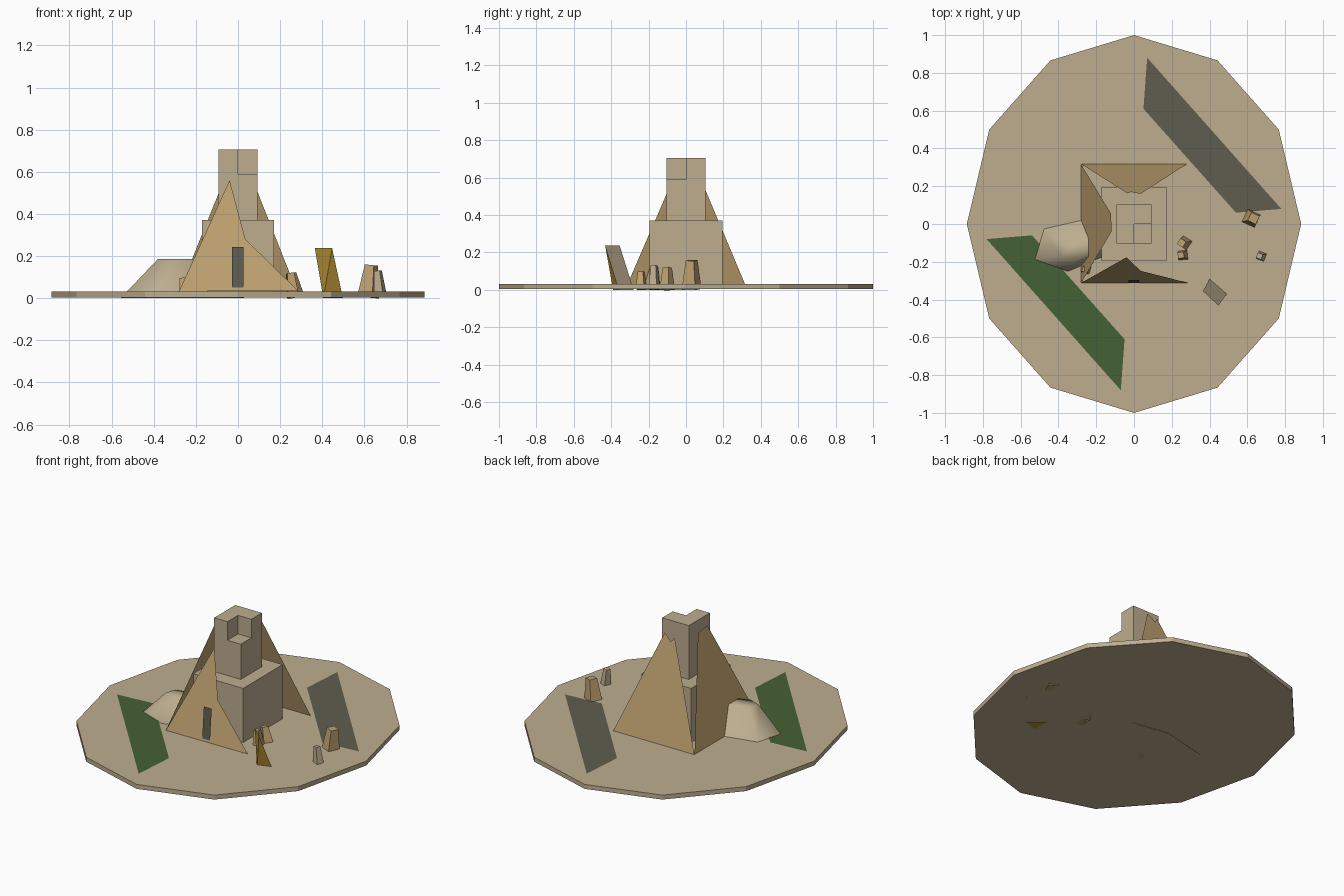
import bpy, bmesh, math
from mathutils import Matrix

cube = bpy.data.objects.get("Cube")
if cube:
    bpy.data.objects.remove(cube, do_unlink=True)


def material(name, r, g, b):
    m = bpy.data.materials.new(name)
    m.use_nodes = True
    m.diffuse_color = (r, g, b, 1)
    m.node_tree.nodes["Principled BSDF"].inputs["Base Color"].default_value = (r, g, b, 1)
    return m


SAND = material("sand", 0.51, 0.42, 0.275)
BROWN = material("brown_stone", 0.52, 0.36, 0.16)
DARK = material("dark_stone", 0.115, 0.11, 0.078)
GREEN = material("green", 0.06, 0.12, 0.035)
GOLD = material("gold", 0.46, 0.28, 0.032)

GROUND = 0.032


def finish(name, bm, *mats, solid=True):
    if solid:
        bmesh.ops.recalc_face_normals(bm, faces=bm.faces[:])
    me = bpy.data.meshes.new(name)
    bm.to_mesh(me)
    bm.free()
    for m in mats:
        me.materials.append(m)
    ob = bpy.data.objects.new(name, me)
    bpy.context.collection.objects.link(ob)
    return ob


def sheet(name, points, mat):
    """A single flat face without thickness."""
    bm = bmesh.new()
    bm.faces.new([bm.verts.new(p) for p in points])
    return finish(name, bm, mat, solid=False)


def prism(name, outline, z0, z1, mat):
    """An outline in plan, extruded upwards."""
    bm = bmesh.new()
    face = bm.faces.new([bm.verts.new((x, y, z0)) for x, y in outline])
    up = bmesh.ops.extrude_face_region(bm, geom=[face])["geom"]
    bmesh.ops.translate(bm, vec=(0, 0, z1 - z0),
                        verts=[v for v in up if isinstance(v, bmesh.types.BMVert)])
    return finish(name, bm, mat)


def rect(x, y):
    return [(-x, -y), (x, -y), (x, y), (-x, y)]


# Twelve-sided oval ground, with the buried parts reaching just below it
ring = [math.radians(30 * i) for i in range(12)]
prism("ground", [(0.885 * math.cos(a), math.sin(a)) for a in ring], 0.004, GROUND, SAND)

# Four mirrored ground plots, wound so that each faces up
plot = [(0.07, 0.88), (0.05, 0.61), (0.54, 0.06), (0.78, 0.08)]
for name, sx, sy, mat in (("plot_back_left", 1, 1, DARK), ("plot_back_right", -1, 1, SAND),
                          ("plot_front_left", 1, -1, SAND), ("plot_front_right", -1, -1, GREEN)):
    corners = [(sx * x, sy * y, GROUND + 0.002) for x, y in plot]
    sheet(name, corners[::sx * sy], mat)

# Stepped inner tower with a notched corner
prism("tower_base", rect(0.172, 0.195), GROUND, 0.37, SAND)
prism("tower_shaft", rect(0.092, 0.104), 0.37, 0.59, SAND)
prism("tower_crown", [(-0.092, -0.104), (0, -0.104), (0, 0), (0.092, 0), (0.092, 0.104),
                      (-0.092, 0.104)], 0.59, 0.706, SAND)


# Broken leaning walls, open on the left side
def inset(z):
    return (z - GROUND) / 3.9


front = [(-0.28, 0.032), (0.285, 0.035), (0.035, 0.28), (-0.04, 0.56)]
back = [(0.28, 0.032), (-0.28, 0.032), (-0.035, 0.64), (-0.015, 0.61), (0.035, 0.65)]
side = [(0.315, 0.032), (-0.312, 0.032), (-0.04, 0.66), (0.055, 0.65)]
sheet("front_wall", [(x, -0.312 + inset(z), z) for x, z in front], BROWN)
sheet("back_wall", [(x, 0.318 - inset(z), z) for x, z in back], BROWN)
sheet("right_wall", [(-0.28 + inset(z), y, z) for y, z in side], BROWN)

# Doorway on the front wall
sheet("door", [(-0.028, -0.313, 0.05), (0.026, -0.313, 0.05),
               (0.026, -0.297, 0.243), (-0.028, -0.297, 0.243)], DARK)

# Rubble mound against the right wall, straight sided with soft shading
hexagon = [(0, -0.11), (0.03, 0.02), (-0.2, 0.06), (-0.5, -0.01), (-0.557, -0.19), (-0.36, -0.262)]
bm = bmesh.new()
low = [bm.verts.new((x, y, 0)) for x, y in hexagon]
high = [bm.verts.new((-0.27 + 0.38 * (x + 0.265), -0.13 + 0.38 * (y + 0.08), 0.185))
        for x, y in hexagon]
for i in range(6):
    j = (i + 1) % 6
    bm.faces.new((low[i], low[j], high[j], high[i])).smooth = True
bm.faces.new(high).smooth = True
bm.faces.new(low[::-1])
finish("rubble_mound", bm, SAND)

# Leaning shard: one stone face, gold underneath
bm = bmesh.new()
quad = [bm.verts.new(p) for p in ((0.406, -0.28, 0), (0.365, -0.355, 0.237),
                                  (0.447, -0.432, 0.237), (0.498, -0.36, 0))]
tip = bm.verts.new((0.405, -0.39, 0))
bm.faces.new(quad)
for i in range(4):
    bm.faces.new((quad[i], quad[(i + 1) % 4], tip)).material_index = 1
finish("shard", bm, SAND, GOLD)


# Tapered standing stones
def stone(name, x, y, radius, height, turn, lean, mat):
    bm = bmesh.new()
    bmesh.ops.create_cone(bm, cap_ends=True, segments=4, radius1=radius, radius2=radius * 0.6,
                          depth=height, matrix=Matrix.Translation((0, 0, height / 2)))
    place = (Matrix.Translation((x, y, 0.003)) @ Matrix.Rotation(lean, 4, 'Y')
             @ Matrix.Rotation(turn, 4, 'Z'))
    bmesh.ops.transform(bm, matrix=place, verts=bm.verts[:])
    finish(name, bm, mat)


stone("standing_stone_tall", 0.618, 0.03, 0.056, 0.155, 0.35, 0.1, BROWN)
stone("standing_stone_outer", 0.677, -0.17, 0.034, 0.128, 0.4, -0.1, SAND)
stone("standing_stone_inner", 0.275, -0.1, 0.042, 0.118, 0.2, -0.2, BROWN)
stone("standing_stone_near", 0.262, -0.165, 0.038, 0.118, 0.9, -0.12, BROWN)
stone("standing_stone_hidden", -0.25, -0.24, 0.034, 0.095, 0.5, -0.1, BROWN)
